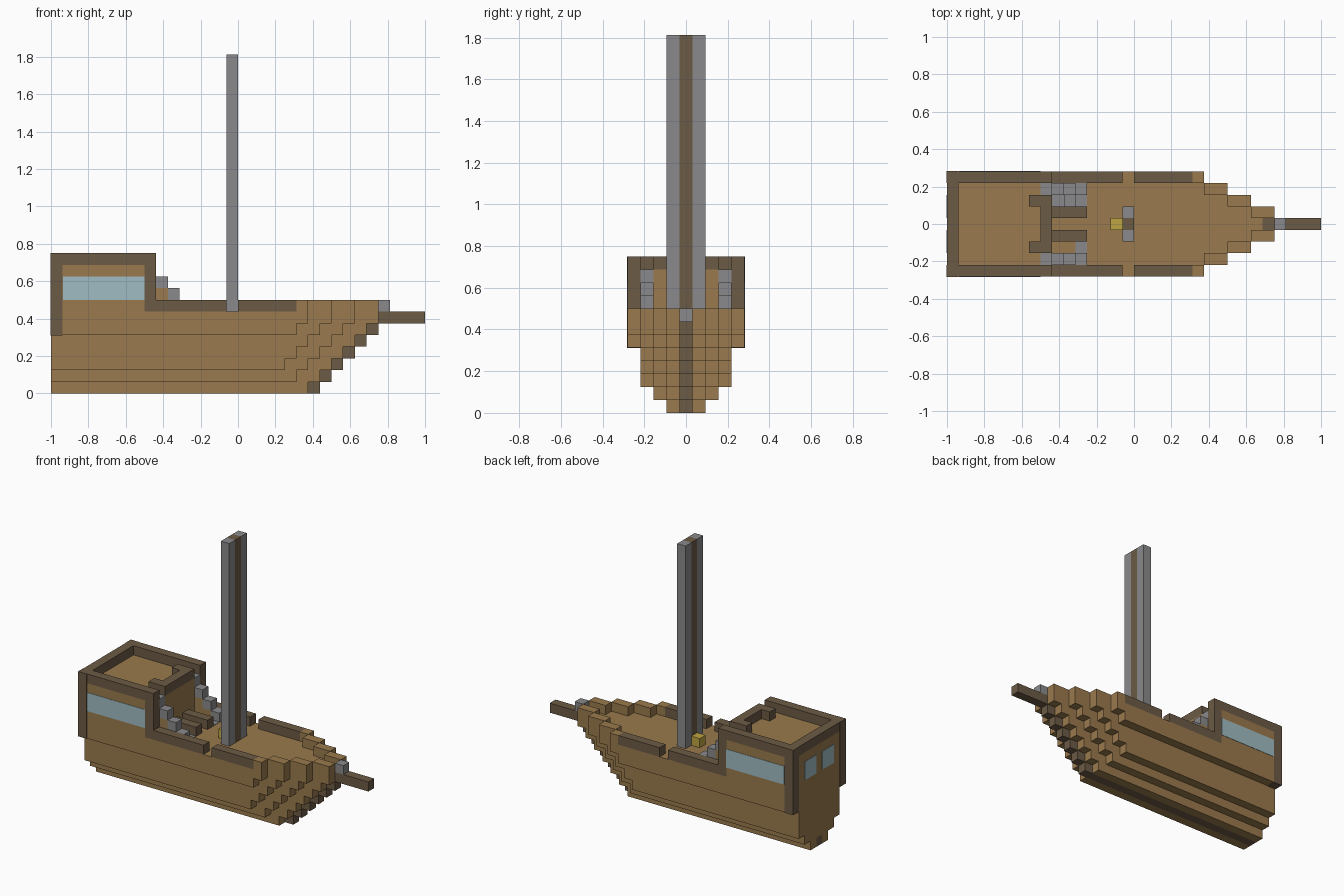
import bpy, bmesh

old = bpy.data.objects.get("Cube")
if old:
    bpy.data.objects.remove(old, do_unlink=True)

U = 1 / 16          # one block


def lin(c):
    c /= 255
    return c / 12.92 if c <= 0.04045 else ((c + 0.055) / 1.055) ** 2.4


def material(name, *rgb):
    col = (*[lin(c) for c in rgb], 1)
    m = bpy.data.materials.new(name)
    m.use_nodes = True
    m.diffuse_color = col
    bsdf = m.node_tree.nodes["Principled BSDF"]
    bsdf.inputs["Base Color"].default_value = col
    bsdf.inputs["Roughness"].default_value = 0.9
    return m


wood = material("light wood", 154, 122, 77)
dark = material("dark wood", 108, 91, 69)
stone = material("grey stone", 138, 138, 140)
glass = material("pale blue glass", 160, 189, 196)
gold = material("yellow", 190, 165, 66)


def finish(name, bm, mat):
    bmesh.ops.recalc_face_normals(bm, faces=bm.faces)
    me = bpy.data.meshes.new(name)
    bm.to_mesh(me)
    bm.free()
    me.materials.append(mat)
    ob = bpy.data.objects.new(name, me)
    bpy.context.collection.objects.link(ob)
    return ob


def box(name, mat, x, y, z, both=False):
    """Box from block ranges; both=True repeats it on the other side."""
    bm = bmesh.new()
    for s in ((1, -1) if both else (1,)):
        vs = bmesh.ops.create_cube(bm, size=1)["verts"]
        for v in vs:
            bx, by, bz = ((r[0] if c < 0 else r[1]) for r, c in zip((x, y, z), v.co))
            v.co = (bx * U - 1, s * by * U, bz * U)
    return finish(name, bm, mat)


def hull_end(k, z):
    return 24 - 2 * k + min(z, 6)


def hull_layer(z, kmax):
    """One plank layer with a stepped bow."""
    side = [(0, kmax + .5)]
    for k in range(kmax, 0, -1):
        side += [(hull_end(k, z), k + .5), (hull_end(k, z), k - .5)]
    side.pop()
    outline = side + [(x, -y) for x, y in reversed(side)]
    bm = bmesh.new()
    face = bm.faces.new([bm.verts.new((x * U - 1, y * U, z * U)) for x, y in outline])
    new = bmesh.ops.extrude_face_region(bm, geom=[face])["geom"]
    for v in new:
        if isinstance(v, bmesh.types.BMVert):
            v.co.z += U
    return finish(f"hull_layer_{z}", bm, wood)


# Hull, keel and stepped stem
box("hull_bottom", wood, (0, 22), (.5, 1.5), (0, 1), True)
box("keel", dark, (0, 23), (-.5, .5), (0, 1))
layers = {z: hull_layer(z, k) for z, k in zip(range(1, 7), (2, 3, 3, 3, 4, 4))}
for z in range(1, 6):
    end = hull_end(1, z)
    box(f"stem_{z}", dark, (end, end + 1), (-.5, .5), (z, z + 1))
box("bowsprit", dark, (26.98, 32), (-.5, .5), (6, 7.03))
box("bowsprit_block", stone, (28, 29), (-.5, .5), (7.03, 8))

# Stairwells sunk into the deck
cutter = box("stairwell_cutter", wood, (9, 12), (1.5, 2.5), (4.5, 7.5), True)
cutter.hide_render = True
cutter.hide_set(True)
for z in (5, 6):
    mod = layers[z].modifiers.new("stairwell", "BOOLEAN")
    mod.object = cutter
    mod.operation = "DIFFERENCE"
    mod.solver = "EXACT"
for i in range(3):
    box(f"lower_step_{i}", stone, (9 + i, 10 + i), (1.5, 2.5), (4.5, 5.05 + i), True)
box("stairwell_rail", dark, (9, 12), (.5, 1.5), (7, 8), True)

# Deck rails and bow rails
box("rear_rail", dark, (9, 15), (3.5, 4.5), (7, 8), True)
box("middle_rail", dark, (16, 21), (3.5, 4.5), (7, 8), True)
box("rail_end", wood, (21, 22), (3.5, 4.5), (7, 8), True)
for k in (3, 2, 1):
    end = hull_end(k, 7)
    box(f"bow_rail_{k}", wood, (end - 2, end), (k - .5, k + .5), (7, 8), True)

# Stern cabin
box("cabin_core", wood, (0, 8), (-3.5, 3.5), (7, 11))
box("cabin_front", wood, (8, 9), (-2.5, 2.5), (7, 11))
box("cabin_side", wood, (1, 8), (3.5, 4.5), (7, 11), True)
box("cabin_corner", dark, (-.03, 1), (3.5, 4.53), (4.97, 12), True)
box("cabin_post", dark, (8, 9), (3.5, 4.5), (7, 11), True)
box("roof_side_rail", dark, (1, 9), (3.5, 4.5), (11, 12), True)
box("roof_stern_rail", dark, (0, 1), (-3.5, 3.5), (11, 12))
box("roof_front_rail", dark, (8, 9), (-2.5, 2.5), (11, 12))
box("roof_rail_return", dark, (7, 8), (1.5, 2.5), (11, 12), True)
box("side_window", glass, (1.05, 8), (4.48, 4.54), (8, 10), True)
box("stern_window", glass, (-.04, .02), (.5, 2.5), (8, 10), True)

# Stairs up to the cabin roof
for i in range(4):
    top = 11 - i
    if i < 3:
        box(f"stair_base_{i}", wood, (8 + i, 9 + i), (2.5, 3.5), (7, top - 1), True)
    box(f"stair_{i}", stone, (8 + i, 9 + i), (2.5, 3.5), (top - 1, top), True)

# Mast and lantern
box("mast_core", dark, (15, 16), (-.5, .5), (7, 29))
box("mast_side", stone, (15, 16), (.5, 1.5), (7, 29), True)
box("lantern", gold, (14, 15), (-.5, .5), (7, 8))
